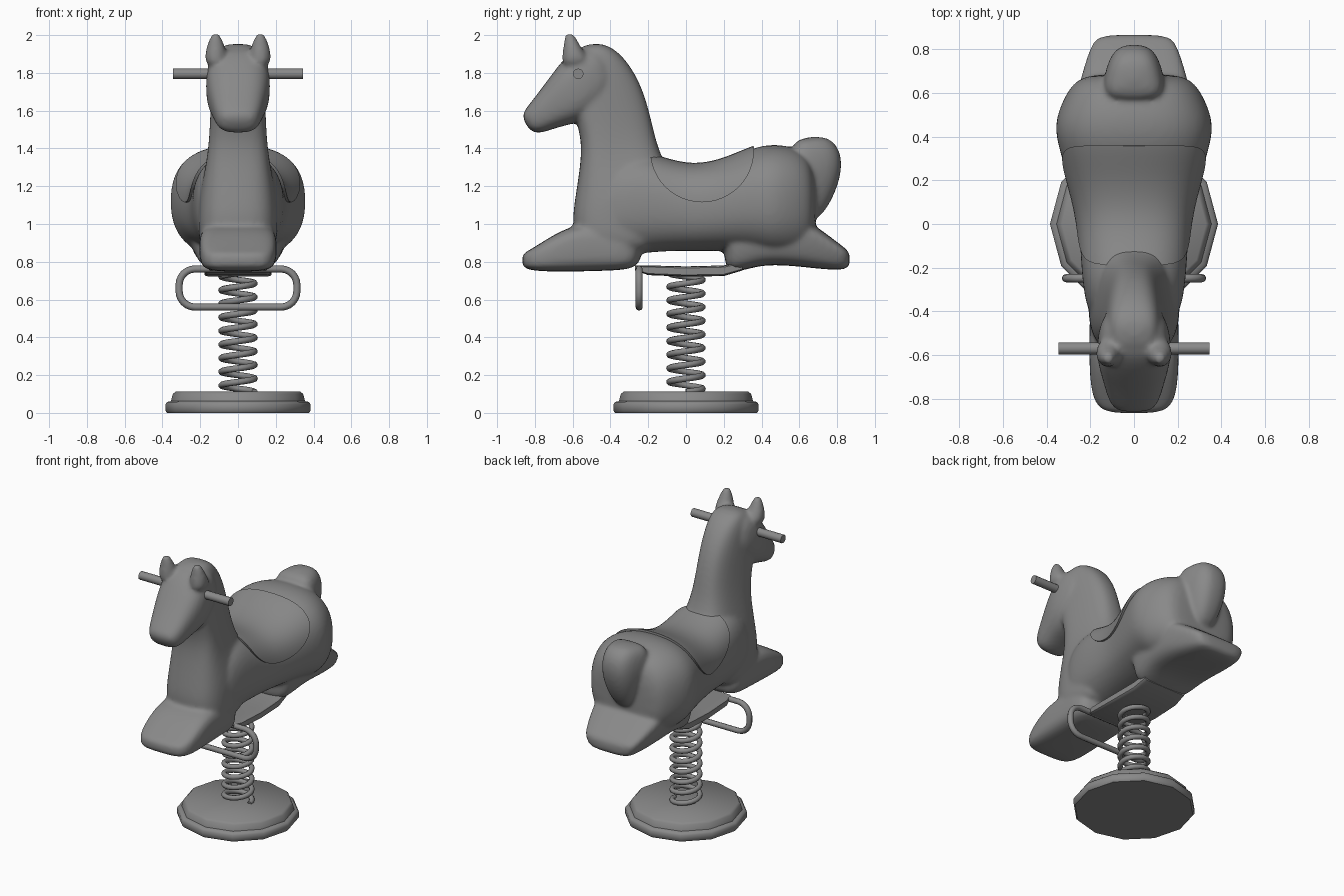
import bpy, bmesh, math
from mathutils import Vector

if "Cube" in bpy.data.objects:
    bpy.data.objects.remove(bpy.data.objects["Cube"])

grey = bpy.data.materials.new("dark_grey")
grey.diffuse_color = (0.25, 0.25, 0.25, 1)
grey.use_nodes = True
grey.node_tree.nodes["Principled BSDF"].inputs["Base Color"].default_value = grey.diffuse_color


def loft(bm, sections, n=2.6, cx=0.0, count=16, taper=0.0):
    """Superellipse rings; each section is (y1, z1, y2, z2, half_width[, taper towards point 2])."""
    rings = []
    for y1, z1, y2, z2, w, *k in sections:
        k = k[0] if k else taper
        a, b = Vector((cx, y1, z1)), Vector((cx, y2, z2))
        mid, half = (a + b) / 2, (a - b) / 2
        ring = []
        for i in range(count):
            t = 2 * math.pi * (i + 0.5) / count
            c, s = math.cos(t), math.sin(t)
            c = math.copysign(abs(c) ** (2 / n), c)
            s = math.copysign(abs(s) ** (2 / n), s)
            s *= 1 - k * (1 - c) / 2
            ring.append(bm.verts.new(mid + half * c * 1.03 + Vector((w * s * 1.02, 0, 0))))
        rings.append(ring)
    for r, q in zip(rings, rings[1:]):
        for i in range(count):
            j = (i + 1) % count
            bm.faces.new((r[i], r[j], q[j], q[i]))
    bm.faces.new(rings[0][::-1])
    bm.faces.new(rings[-1])


def make(name, bm):
    bmesh.ops.recalc_face_normals(bm, faces=bm.faces)
    me = bpy.data.meshes.new(name)
    bm.to_mesh(me)
    bm.free()
    ob = bpy.data.objects.new(name, me)
    bpy.context.collection.objects.link(ob)
    return ob


def finish(ob, angle=35):
    """Apply modifiers / curve bevels, shade and colour."""
    bpy.ops.object.select_all(action='DESELECT')
    bpy.context.view_layer.objects.active = ob
    ob.select_set(True)
    bpy.ops.object.convert(target='MESH')
    bpy.ops.object.shade_smooth_by_angle(angle=math.radians(angle))
    ob.data.materials.clear()
    ob.data.materials.append(grey)


def subsurf(ob, levels=2):
    m = ob.modifiers.new("subsurf", 'SUBSURF')
    m.levels = m.render_levels = levels


def tube(name, pts, radius, cyclic=False):
    cu = bpy.data.curves.new(name, 'CURVE')
    cu.dimensions = '3D'
    cu.bevel_depth, cu.bevel_resolution, cu.use_fill_caps = radius, 2, True
    sp = cu.splines.new('POLY')
    sp.points.add(len(pts) - 1)
    for p, co in zip(sp.points, pts):
        p.co = (*co, 1)
    sp.use_cyclic_u = cyclic
    ob = bpy.data.objects.new(name, cu)
    bpy.context.collection.objects.link(ob)
    finish(ob, 60)


# Horse body: overlapping lofts fused by a voxel remesh
torso = [(-0.50, 1.25, 0.85, 0.19), (-0.30, 1.40, 0.84, 0.235), (-0.12, 1.335, 0.86, 0.245),
         (0.04, 1.295, 0.86, 0.255), (0.20, 1.33, 0.86, 0.30), (0.35, 1.40, 0.85, 0.345),
         (0.45, 1.42, 0.82, 0.365), (0.55, 1.41, 0.82, 0.335), (0.65, 1.37, 0.84, 0.28),
         (0.69, 1.25, 0.92, 0.20)]
bm = bmesh.new()
loft(bm, [(y, t, y, b, w) for y, t, b, w in torso], 2.5)
# neck, narrowing to a ridge at the back
loft(bm, [(-0.58, 1.94, -0.46, 1.965, 0.09, 0), (-0.63, 1.84, -0.35, 1.915, 0.15, 0.25),
          (-0.60, 1.60, -0.24, 1.75, 0.17, 0.4), (-0.545, 1.45, -0.185, 1.55, 0.178, 0.45),
          (-0.56, 1.28, -0.15, 1.38, 0.19, 0.3), (-0.59, 1.10, -0.05, 1.20, 0.21, 0),
          (-0.60, 0.98, -0.10, 0.95, 0.21, 0), (-0.55, 0.85, -0.20, 0.82, 0.20, 0)], 3)
# head
loft(bm, [(-0.42, 1.93, -0.35, 1.75, 0.13), (-0.57, 1.945, -0.46, 1.60, 0.168),
          (-0.66, 1.86, -0.56, 1.54, 0.172), (-0.76, 1.72, -0.68, 1.515, 0.14),
          (-0.84, 1.62, -0.78, 1.475, 0.115), (-0.875, 1.57, -0.83, 1.495, 0.08)], 2.8)
# ears
for x in (0.118, -0.118):
    loft(bm, [(-0.66, 1.82, -0.50, 1.85, 0.058), (-0.655, 1.90, -0.54, 1.91, 0.058),
              (-0.645, 1.965, -0.575, 1.97, 0.040), (-0.64, 2.015, -0.595, 2.015, 0.017)], 2, x)
# front and rear legs
loft(bm, [(y, t, y, b, w) for y, t, b, w in
          [(-0.225, 0.95, 0.765, 0.20), (-0.40, 1.00, 0.755, 0.20), (-0.60, 1.00, 0.75, 0.205),
           (-0.75, 0.91, 0.75, 0.198), (-0.83, 0.86, 0.757, 0.175), (-0.87, 0.84, 0.775, 0.12)]], 4)
loft(bm, [(y, t, y, b, w) for y, t, b, w in
          [(0.20, 0.92, 0.76, 0.22), (0.28, 0.96, 0.745, 0.25), (0.40, 1.02, 0.79, 0.28), (0.58, 1.05, 0.78, 0.285),
           (0.70, 0.98, 0.765, 0.255), (0.83, 0.88, 0.755, 0.21), (0.87, 0.85, 0.775, 0.17)]], 4, taper=0.22)
# tail, narrower at the back
loft(bm, [(0.58, 1.02, 0.69, 1.01, 0.08), (0.58, 1.12, 0.765, 1.11, 0.13),
          (0.57, 1.25, 0.82, 1.25, 0.165), (0.56, 1.36, 0.825, 1.38, 0.165),
          (0.57, 1.455, 0.75, 1.475, 0.13)], 3, taper=0.4)
body = make("horse_body", bm)
subsurf(body)
rm = body.modifiers.new("fuse", 'REMESH')
rm.mode, rm.voxel_size, rm.use_smooth_shade = 'VOXEL', 0.0125, True
sm = body.modifiers.new("blend", 'SMOOTH')
sm.factor, sm.iterations = 0.5, 9
finish(body, 60)

# Saddle: inflated torso slice trimmed by an oval cutter
bm = bmesh.new()
loft(bm, [(y, t + 0.014, y, b, w + 0.013) for y, t, b, w in torso], 2.5)
saddle = make("saddle", bm)
subsurf(saddle)
bm = bmesh.new()
bmesh.ops.create_cone(bm, cap_ends=True, segments=48, radius1=0.275, radius2=0.275, depth=1)
for v in bm.verts:
    v.co = Vector((v.co.z, v.co.x + 0.085, v.co.y + 1.39))
cutter = make("saddle_cutter", bm)
cutter.hide_render = True
bo = saddle.modifiers.new("trim", 'BOOLEAN')
bo.operation, bo.object, bo.solver = 'INTERSECT', cutter, 'EXACT'
finish(saddle)
bpy.data.objects.remove(cutter)

# Mounting plate between the legs
bm = bmesh.new()
loft(bm, [(-0.27, 0.78, -0.27, 0.755, 0.15), (-0.20, 0.78, -0.20, 0.73, 0.17),
          (0.0, 0.775, 0.0, 0.722, 0.175), (0.20, 0.78, 0.20, 0.725, 0.17),
          (0.30, 0.80, 0.30, 0.755, 0.16)], 8)
finish(make("mounting_plate", bm))

# Handlebar through the head
bm = bmesh.new()
bmesh.ops.create_cone(bm, cap_ends=True, segments=12, radius1=0.028, radius2=0.028, depth=0.69)
for v in bm.verts:
    v.co = Vector((v.co.z, v.co.x - 0.57, v.co.y + 1.795))
finish(make("handlebar", bm))

# Footrest loop
r, pts = 0.085, []
for k, (x, z) in enumerate([(0.312, 0.762), (-0.312, 0.762), (-0.312, 0.56), (0.312, 0.56)]):
    cx, cz = x - math.copysign(r, x), z + (-r if z > 0.7 else r)
    for i in range(7):
        t = math.pi / 2 * (k + i / 6)
        pts.append((cx + r * math.cos(t), -0.248, cz + r * math.sin(t)))
tube("footrest", pts, 0.019, True)

# Coil spring
turns, steps = 8.75, 20
total = int(turns * steps)
tube("spring", [(0.088 * math.cos(2 * math.pi * i / steps), 0.088 * math.sin(2 * math.pi * i / steps),
                 0.11 + 0.63 * i / total) for i in range(total + 1)], 0.017)

# Twelve-sided base
bm = bmesh.new()
rings = []
for rad, z in [(0.375, 0), (0.385, 0.012), (0.385, 0.045), (0.375, 0.058), (0.355, 0.062),
               (0.345, 0.10), (0.33, 0.113)]:
    rings.append([bm.verts.new((rad * math.cos(math.pi * i / 6), rad * math.sin(math.pi * i / 6), z))
                  for i in range(12)])
for a, b in zip(rings, rings[1:]):
    for i in range(12):
        bm.faces.new((a[i], a[(i + 1) % 12], b[(i + 1) % 12], b[i]))
bm.faces.new(rings[0][::-1])
bm.faces.new(rings[-1])
finish(make("base", bm), 50)
